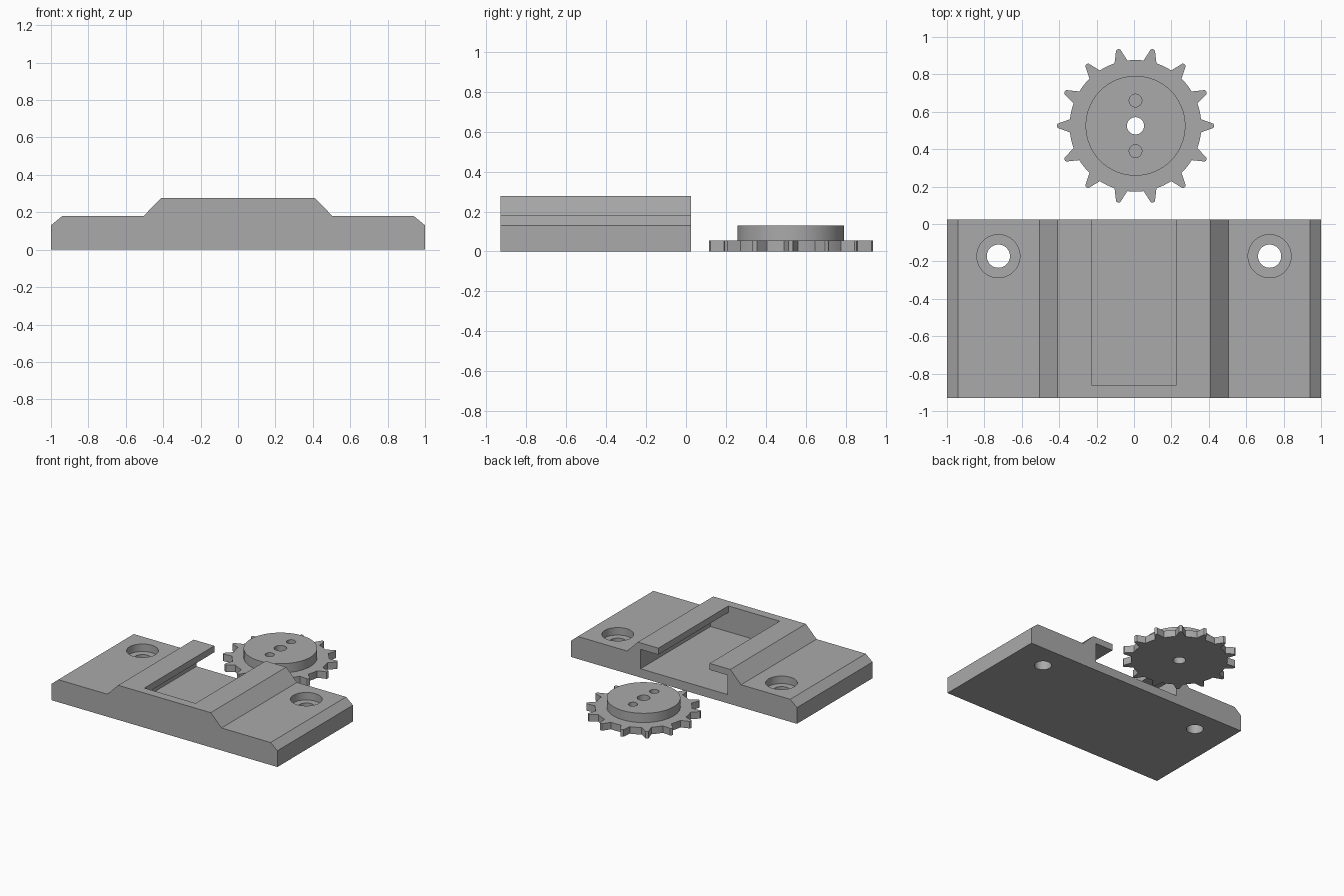
import bpy, bmesh, math
from mathutils import Vector

if "Cube" in bpy.data.objects:
    bpy.data.objects.remove(bpy.data.objects["Cube"], do_unlink=True)

grey = bpy.data.materials.new("plain grey")
grey.use_nodes = True
grey.diffuse_color = (0.4, 0.4, 0.4, 1)
grey.node_tree.nodes["Principled BSDF"].inputs["Base Color"].default_value = (0.4, 0.4, 0.4, 1)


def prism(name, points, direction):
    """Extrude a closed outline of 3D points along a direction."""
    bm = bmesh.new()
    face = bm.faces.new([bm.verts.new(p) for p in points])
    new = bmesh.ops.extrude_face_region(bm, geom=[face])["geom"]
    bmesh.ops.translate(bm, vec=Vector(direction),
                        verts=[v for v in new if isinstance(v, bmesh.types.BMVert)])
    bmesh.ops.recalc_face_normals(bm, faces=bm.faces)
    mesh = bpy.data.meshes.new(name)
    bm.to_mesh(mesh)
    bm.free()
    mesh.materials.append(grey)
    obj = bpy.data.objects.new(name, mesh)
    bpy.context.collection.objects.link(obj)
    return obj


def cylinder(name, x, y, r, z0, z1, n=64):
    ring = [(x + r * math.cos(math.tau * i / n), y + r * math.sin(math.tau * i / n), z0)
            for i in range(n)]
    return prism(name, ring, (0, 0, z1 - z0))


def combine(obj, tool, operation="DIFFERENCE"):
    """Apply one boolean and remove its helper."""
    tool.hide_render = True
    mod = obj.modifiers.new("cut", "BOOLEAN")
    mod.object, mod.operation, mod.solver = tool, operation, "EXACT"
    bpy.ops.object.select_all(action="DESELECT")
    bpy.context.view_layer.objects.active = obj
    obj.select_set(True)
    bpy.ops.object.modifier_apply(modifier=mod.name)
    bpy.data.objects.remove(tool, do_unlink=True)


def smooth(obj):
    bpy.ops.object.select_all(action="DESELECT")
    bpy.context.view_layer.objects.active = obj
    obj.select_set(True)
    bpy.ops.object.shade_smooth_by_angle(angle=math.radians(20))


# Mounting plate: stepped, chamfered profile run front to back
FRONT, BACK = -0.93, 0.025
half = [(1, 0), (1, 0.13), (0.94, 0.18), (0.505, 0.18), (0.41, 0.277)]
outline = half + [(-x, z) for x, z in reversed(half)]
plate = prism("mounting_plate", [(x, FRONT, z) for x, z in outline], (0, BACK - FRONT, 0))

# Undercut slot, open at the top and the back
SLOT_END = -0.86
half = [(0.385, 0.07), (0.385, 0.225), (0.227, 0.225), (0.227, 0.4)]
outline = half + [(-x, z) for x, z in reversed(half)]
combine(plate, prism("slot_cutter", [(x, SLOT_END, z) for x, z in outline], (0, 1.0, 0)))

# Counterbored screw holes
for x in (-0.725, 0.725):
    combine(plate, cylinder("bore_cutter", x, -0.172, 0.115, 0.12, 0.4))
    combine(plate, cylinder("hole_cutter", x, -0.172, 0.062, -0.1, 0.4))
smooth(plate)

# Sprocket: toothed ring outline with a raised hub
CX, CY, TEETH, ROOT, TIP = 0.008, 0.525, 14, 0.352, 0.42
rim = []
for t in range(TEETH):
    a = math.tau * t / TEETH
    tooth = [(-0.1, ROOT), (-0.028, TIP - 0.004), (-0.012, TIP), (0.012, TIP),
             (0.028, TIP - 0.004), (0.1, ROOT)]
    gap = [(0.1 + (math.tau / TEETH - 0.2) * k / 4, ROOT) for k in (1, 2, 3)]
    rim += [(CX + r * math.cos(a + d), CY + r * math.sin(a + d), 0) for d, r in tooth + gap]
sprocket = prism("sprocket", rim, (0, 0, 0.056))
combine(sprocket, cylinder("hub", CX, CY, 0.267, 0.03, 0.13), "UNION")

# Shaft hole and two blind pin holes
combine(sprocket, cylinder("shaft_cutter", CX, CY, 0.046, -0.1, 0.3))
for dy in (-0.135, 0.135):
    combine(sprocket, cylinder("pin_cutter", CX, CY + dy, 0.034, 0.056, 0.3))
smooth(sprocket)
